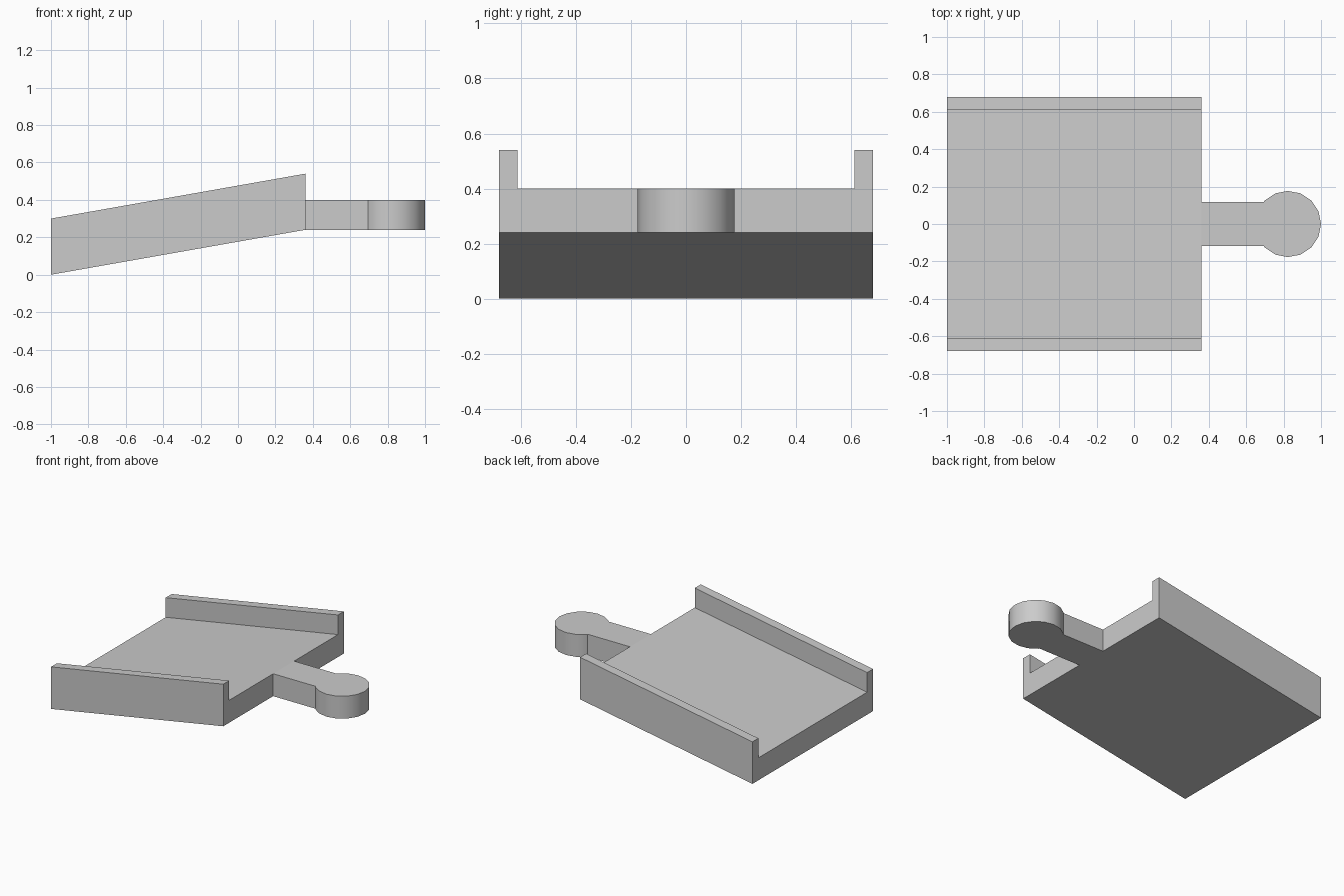
import bpy
import math

cube = bpy.data.objects.get("Cube")
if cube:
    bpy.data.objects.remove(cube, do_unlink=True)

grey = bpy.data.materials.new("plain_grey")
grey.use_nodes = True
colour = (0.6, 0.6, 0.6, 1)
grey.diffuse_color = colour
grey.node_tree.nodes["Principled BSDF"].inputs["Base Color"].default_value = colour

X_LOW, X_HIGH = -1.0, 0.36      # ramp ends
RISE = 0.24                     # climb along the ramp
FLOOR, WALL = 0.16, 0.30        # heights above the underside
HALF, INNER = 0.68, 0.613       # outer and inner half widths


def prism(name, start, end):
    """Join two matching outlines into a closed solid."""
    n = len(start)
    faces = [tuple(reversed(range(n))), tuple(range(n, 2 * n))]
    faces += [(i, (i + 1) % n, n + (i + 1) % n, n + i) for i in range(n)]
    mesh = bpy.data.meshes.new(name)
    mesh.from_pydata(start + end, [], faces)
    mesh.materials.append(grey)
    obj = bpy.data.objects.new(name, mesh)
    bpy.context.collection.objects.link(obj)
    return obj


# Ramp: a shallow channel section swept up the slope
section = [(-HALF, 0), (HALF, 0), (HALF, WALL), (INNER, WALL),
           (INNER, FLOOR), (-INNER, FLOOR), (-INNER, WALL), (-HALF, WALL)]
prism("ramp_channel",
      [(X_LOW, y, z) for y, z in section],
      [(X_HIGH, y, z + RISE) for y, z in section])

# Connector: a straight neck ending in a round knob
RADIUS, CENTRE, NECK = 0.177, 0.823, 0.118
outline = [(X_HIGH, -NECK), (0.694, -NECK)]
for step in range(-6, 7):
    a = step * math.pi / 8
    outline.append((CENTRE + RADIUS * math.cos(a), RADIUS * math.sin(a)))
outline += [(0.694, NECK), (X_HIGH, NECK)]
connector = prism("connector_tab",
                  [(x, y, RISE) for x, y in outline],
                  [(x, y, RISE + FLOOR) for x, y in outline])

# Round the knob's wall, keep every other edge crisp
bpy.ops.object.select_all(action='DESELECT')
connector.select_set(True)
bpy.context.view_layer.objects.active = connector
bpy.ops.object.shade_smooth_by_angle(angle=math.radians(30))
